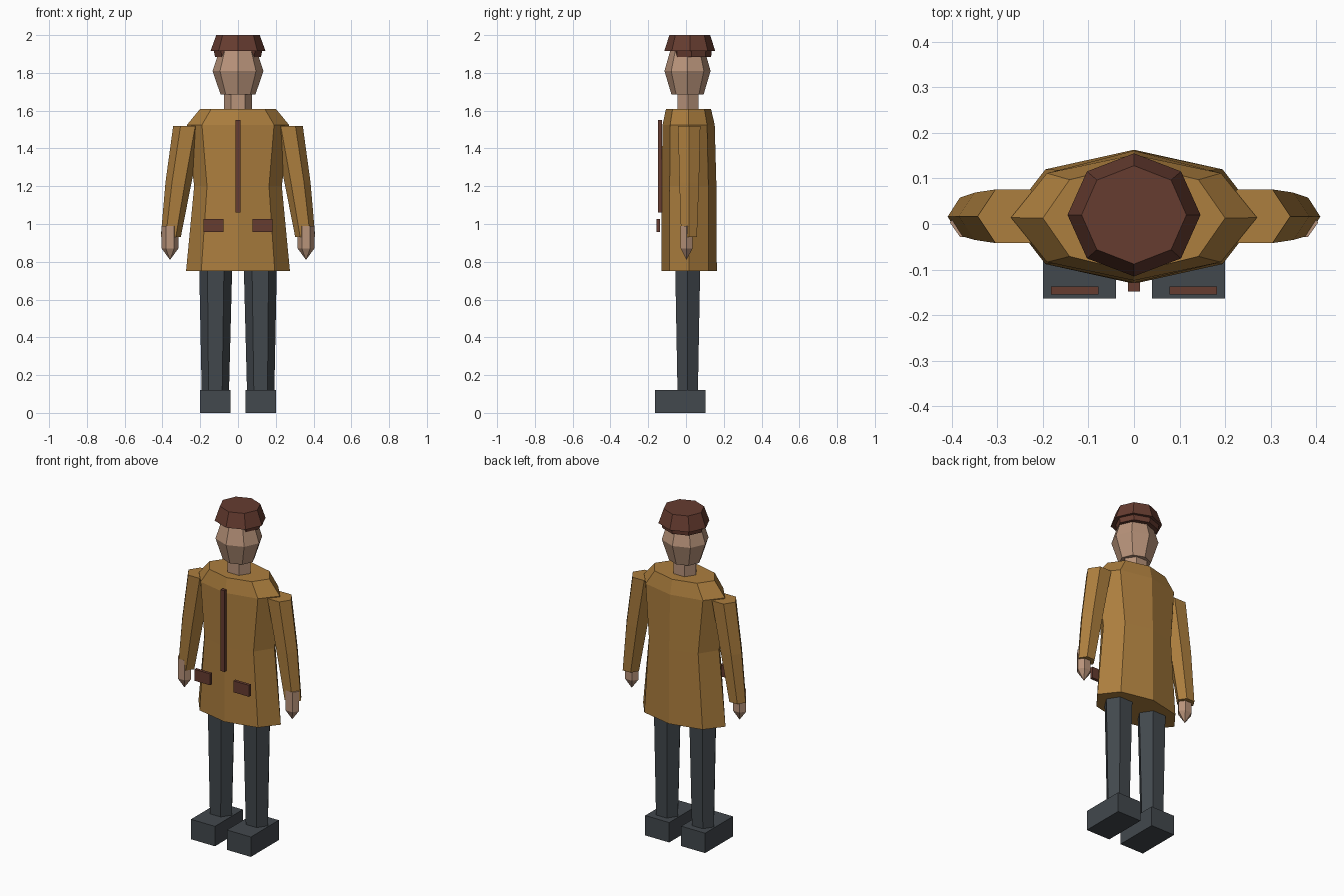
import bpy, bmesh, math

if "Cube" in bpy.data.objects:
    bpy.data.objects.remove(bpy.data.objects["Cube"])


def material(name, rgb):
    # sRGB 0-255 to linear
    m = bpy.data.materials.new(name)
    lin = [((c / 255 + 0.055) / 1.055) ** 2.4 for c in rgb]
    m.diffuse_color = (*lin, 1)
    m.use_nodes = True
    m.node_tree.nodes["Principled BSDF"].inputs["Base Color"].default_value = m.diffuse_color
    return m


COAT = material("mustard_cloth", (172, 126, 62))
BROWN = material("dark_brown_leather", (102, 60, 48))
SKIN = material("skin", (184, 147, 122))
SLATE = material("slate_grey", (66, 72, 77))


def finish(bm, name, mat):
    bmesh.ops.recalc_face_normals(bm, faces=bm.faces)
    mesh = bpy.data.meshes.new(name)
    bm.to_mesh(mesh)
    bm.free()
    mesh.materials.append(mat)
    ob = bpy.data.objects.new(name, mesh)
    bpy.context.collection.objects.link(ob)
    return ob


def loft(name, mat, sides, rings, tip=None):
    """Skin elliptical rings (cx, cy, z, rx, ry); optional pointed end."""
    bm = bmesh.new()
    loops = []
    for cx, cy, z, rx, ry in rings:
        loops.append([bm.verts.new((cx + rx * math.cos(2 * math.pi * i / sides),
                                    cy + ry * math.sin(2 * math.pi * i / sides), z))
                      for i in range(sides)])
    for a, b in zip(loops, loops[1:]):
        for i in range(sides):
            j = (i + 1) % sides
            bm.faces.new((a[i], a[j], b[j], b[i]))
    bm.faces.new(loops[0])
    if tip:
        t = bm.verts.new(tip)
        for i in range(sides):
            bm.faces.new((loops[-1][i], loops[-1][(i + 1) % sides], t))
    else:
        bm.faces.new(loops[-1])
    return finish(bm, name, mat)


def box(name, mat, x0, x1, y0, y1, z0, z1):
    bm = bmesh.new()
    bmesh.ops.create_cube(bm, size=1)
    for v in bm.verts:
        v.co = ((x0 + x1) / 2 + v.co.x * (x1 - x0),
                (y0 + y1) / 2 + v.co.y * (y1 - y0),
                (z0 + z1) / 2 + v.co.z * (z1 - z0))
    return finish(bm, name, mat)


# Coat body, flared at the hem and sloped at the shoulders
loft("coat", COAT, 8, [
    (0, 0.016, 0.75, 0.275, 0.147),
    (0, 0.016, 1.20, 0.232, 0.145),
    (0, 0.014, 1.525, 0.27, 0.138),
    (0, 0.013, 1.61, 0.20, 0.119)])

# Neck, head, hair band and hat
loft("neck", SKIN, 6, [(0, 0.011, 1.58, 0.075, 0.065), (0, 0.011, 1.72, 0.075, 0.065)])
loft("head", SKIN, 8, [
    (0, 0.008, 1.685, 0.092, 0.085),
    (0, 0.008, 1.81, 0.135, 0.122),
    (0, 0.008, 1.93, 0.095, 0.088)])
loft("hat_band", BROWN, 8, [(0, 0.028, 1.885, 0.122, 0.105), (0, 0.028, 1.93, 0.13, 0.11)])
loft("hat", BROWN, 8, [(0, 0.02, 1.915, 0.146, 0.135), (0, 0.02, 2.0, 0.115, 0.108)])

# Front fastening strip
box("front_strip", BROWN, -0.013, 0.013, -0.148, -0.128, 1.06, 1.55)

# Paired parts
for s, side in ((-1, "left"), (1, "right")):
    loft(side + "_sleeve", COAT, 6, [
        (s * 0.265, 0.017, 1.52, 0.078, 0.068),
        (s * 0.315, 0.017, 1.22, 0.069, 0.06),
        (s * 0.356, 0.016, 0.93, 0.053, 0.048)])
    loft(side + "_hand", SKIN, 6, [
        (s * 0.36, 0.003, 0.99, 0.044, 0.036),
        (s * 0.36, 0.003, 0.87, 0.044, 0.036)], tip=(s * 0.36, 0.003, 0.81))
    loft(side + "_leg", SLATE, 6, [
        (s * 0.12, 0.009, 0.10, 0.072, 0.062),
        (s * 0.118, 0.009, 0.80, 0.088, 0.077)])
    x = sorted((s * 0.04, s * 0.20))
    box(side + "_boot", SLATE, *x, -0.163, 0.103, 0, 0.12)
    x = sorted((s * 0.078, s * 0.182))
    box(side + "_pocket", BROWN, *x, -0.155, -0.137, 0.958, 1.027)
